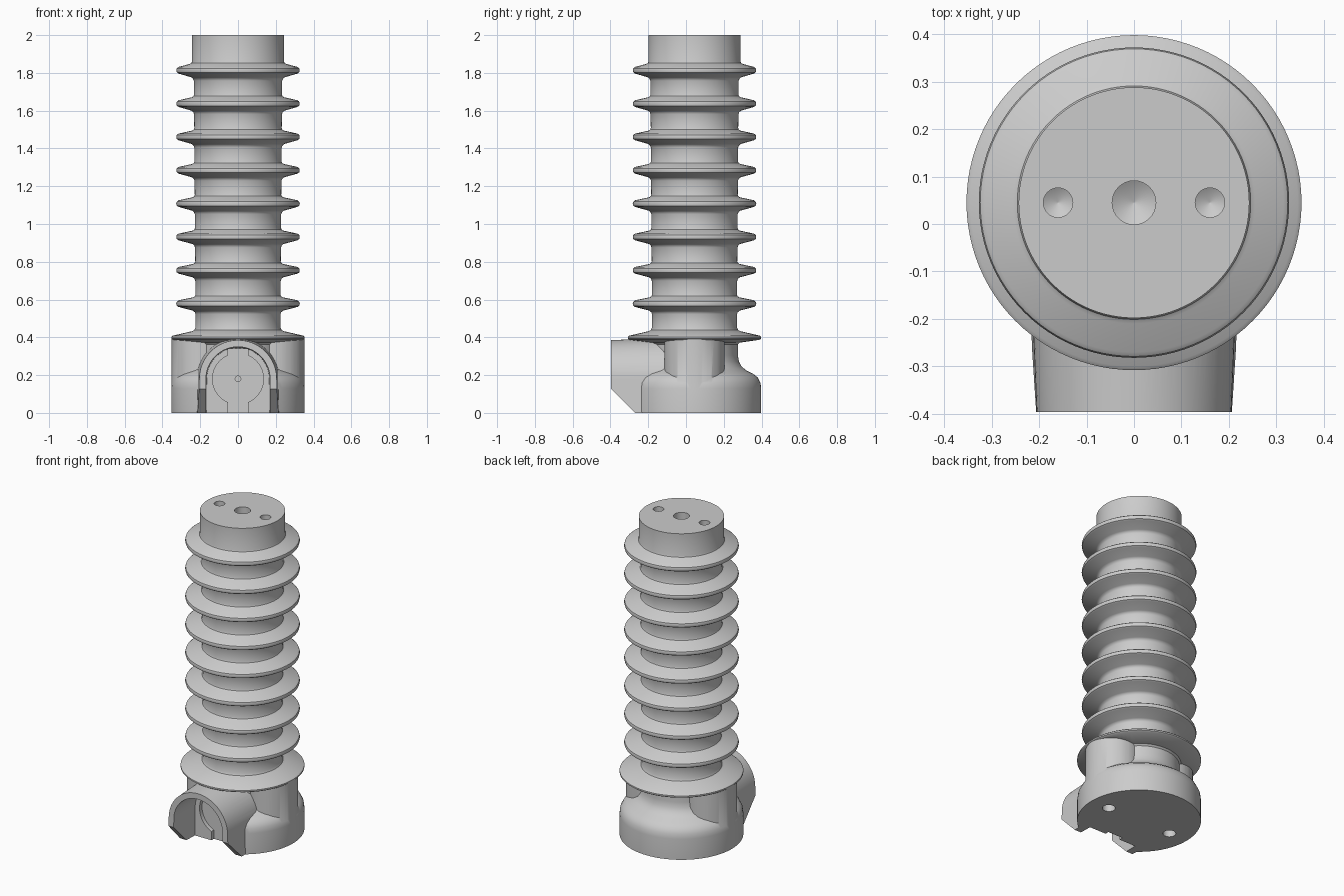
import bpy, bmesh, math

if "Cube" in bpy.data.objects:
    bpy.data.objects.remove(bpy.data.objects["Cube"])

CY = 0.045          # y position of the vertical axis
SEG = 96


def make(name, bm):
    bmesh.ops.recalc_face_normals(bm, faces=bm.faces)
    me = bpy.data.meshes.new(name)
    bm.to_mesh(me)
    bm.free()
    ob = bpy.data.objects.new(name, me)
    bpy.context.collection.objects.link(ob)
    return ob


def loft(name, rings):
    """Solid skin over equal-length rings of points, capped at both ends."""
    bm = bmesh.new()
    rows = [[bm.verts.new(p) for p in ring] for ring in rings]
    n = len(rows[0])
    for a, b in zip(rows, rows[1:]):
        for i in range(n):
            j = (i + 1) % n
            bm.faces.new((a[i], a[j], b[j], b[i]))
    bm.faces.new(rows[0])
    bm.faces.new(rows[-1])
    return make(name, bm)


def lathe(name, profile, x=0.0, seg=SEG):
    """Turn (radius, z) points about a vertical axis."""
    angles = [2 * math.pi * i / seg for i in range(seg)]
    return loft(name, [[(x + r * math.cos(a), CY + r * math.sin(a), z) for a in angles]
                       for r, z in profile])


def arch(name, y0, r0, y1, r1, bottom, seg=40):
    """Round-topped tunnel shape along y."""
    rings = []
    for y, r in ((y0, r0), (y1, r1)):
        ring = [(r * math.cos(math.pi * i / seg), y, 0.18 + r * math.sin(math.pi * i / seg))
                for i in range(seg + 1)]
        rings.append(ring + [(-r - 0.004, y, bottom), (r + 0.004, y, bottom)])
    return loft(name, rings)


def disc_y(name, r, y0, y1, z, seg=48):
    angles = [2 * math.pi * i / seg for i in range(seg)]
    return loft(name, [[(r * math.cos(a), y, z + r * math.sin(a)) for a in angles]
                       for y in (y0, y1)])


def box(name, x, y0, y1, z0, z1):
    return loft(name, [[(-x, y, z0), (x, y, z0), (x, y, z1), (-x, y, z1)] for y in (y0, y1)])


def combine(target, other, op):
    bpy.context.view_layer.objects.active = target
    mod = target.modifiers.new(op, 'BOOLEAN')
    mod.operation = op
    mod.solver = 'EXACT'
    mod.object = other
    bpy.ops.object.modifier_apply(modifier=mod.name)
    bpy.data.objects.remove(other, do_unlink=True)


# Turned body: base with rounded shoulder, neck, wide lowest shed
profile = [(0.353, 0), (0.353, 0.13), (0.349, 0.16), (0.335, 0.187), (0.31, 0.207),
           (0.275, 0.224), (0.25, 0.245), (0.235, 0.272), (0.23, 0.305), (0.23, 0.362),
           (0.24, 0.372), (0.345, 0.387), (0.353, 0.393), (0.353, 0.402), (0.345, 0.409),
           (0.245, 0.432), (0.232, 0.438), (0.226, 0.45)]

# Eight identical sheds on a slightly tapered core
for i in range(8):
    z = 0.578 + i * 0.1765
    c = 0.225 + 0.0013 * i
    up = 0.243 if i == 7 else c
    profile += [(c, z - 0.055), (c + 0.004, z - 0.045), (c + 0.013, z - 0.037),
                (0.315, z - 0.017), (0.324, z - 0.011), (0.327, z), (0.324, z + 0.011),
                (0.315, z + 0.018), (up + 0.012, z + 0.034), (up + 0.003, z + 0.04),
                (up, z + 0.048)]
profile.append((0.243, 2.0))
body = lathe("ribbed_post", profile)

# Bolt bosses on both sides of the base
for s in (-1, 1):
    combine(body, lathe("bolt_boss", [(0.16, 0.05), (0.16, 0.392)], s * 0.191, 64), 'UNION')

# Front socket housing
combine(body, arch("socket_housing", -0.396, 0.205, 0.0, 0.222, 0.0), 'UNION')

# Slanted cut below the front of the housing
wedge = [(-0.45, -0.1), (-0.17, -0.1), (-0.45, 0.182)]
combine(body, loft("slant_cutter", [[(x, y, z) for y, z in wedge] for x in (-0.5, 0.5)]),
        'DIFFERENCE')

# Socket cavity, shallow round recess, centre slot and pin hole
combine(body, arch("cavity_cutter", -0.5, 0.172, -0.19, 0.165, -0.1), 'DIFFERENCE')
recess = disc_y("recess_cutter", 0.135, -0.25, -0.165, 0.18)
combine(recess, box("slot_cutter", 0.052, -0.26, -0.1651, -0.05, 0.338), 'UNION')
combine(body, recess, 'DIFFERENCE')
combine(body, disc_y("pin_cutter", 0.015, -0.2, -0.12, 0.18, 20), 'DIFFERENCE')

# Conical-ended holes in the top and bottom faces
for x, r in ((-0.16, 0.031), (0, 0.046), (0.16, 0.031)):
    combine(body, lathe("top_hole_cutter", [(0.001, 1.9 - r * 0.6), (r, 1.9), (r, 2.05)], x, 32),
            'DIFFERENCE')
for x in (-0.225, 0.225):
    combine(body, lathe("bottom_hole_cutter", [(0.037, -0.05), (0.037, 0.1), (0.001, 0.12)], x, 32),
            'DIFFERENCE')

bpy.ops.object.select_all(action='DESELECT')
body.select_set(True)
bpy.context.view_layer.objects.active = body
bpy.ops.object.shade_smooth_by_angle(angle=math.radians(32))
